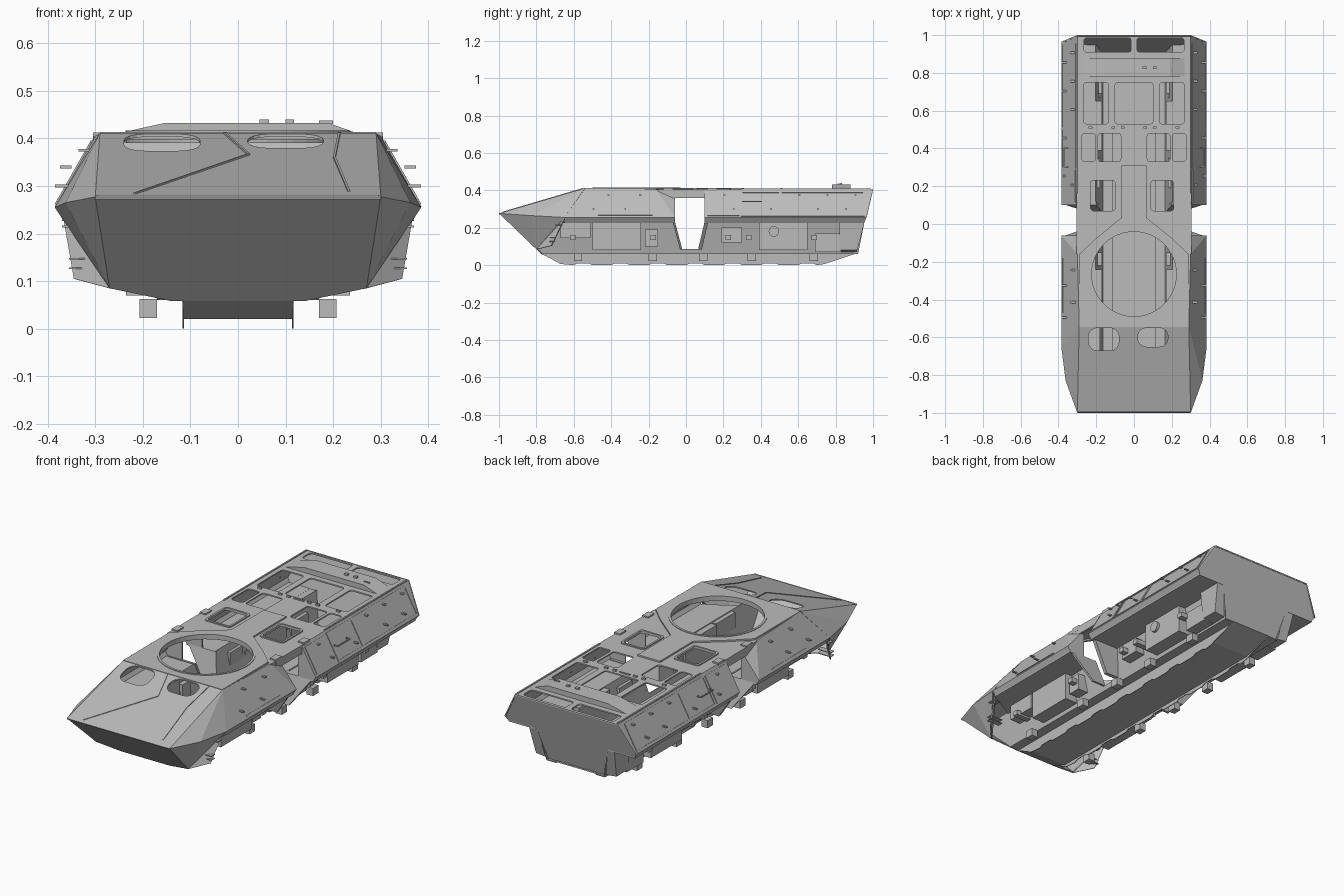
import bpy, bmesh, math
from mathutils import Vector

grey = bpy.data.materials.new("hull_grey")
grey.diffuse_color = (0.5, 0.5, 0.5, 1)
MID = Vector((0, 0, 0.22))


def finish(name, bm):
    bmesh.ops.recalc_face_normals(bm, faces=bm.faces)
    me = bpy.data.meshes.new(name)
    bm.to_mesh(me)
    bm.free()
    me.materials.append(grey)
    ob = bpy.data.objects.new(name, me)
    bpy.context.scene.collection.objects.link(ob)
    return ob


def sweep(bm, pts, offset):
    """closed solid between a polygon and its shifted copy"""
    a = [bm.verts.new(p) for p in pts]
    b = [bm.verts.new(Vector(p) + offset) for p in pts]
    bm.faces.new(a)
    bm.faces.new(b[::-1])
    for i in range(len(a)):
        j = (i + 1) % len(a)
        bm.faces.new((a[i], b[i], b[j], a[j]))


def plates(name, polys, mirror=True, t=0.006):
    """armour plates, thickened towards the hull centre"""
    bm = bmesh.new()
    for poly in polys:
        for s in ((1, -1) if mirror else (1,)):
            p = [Vector((s * x, y, z)) for x, y, z in poly]
            c = sum(p, Vector()) / len(p)
            n = (p[1] - p[0]).cross(p[2] - p[0]).normalized()
            if n.dot(MID - c) < 0:
                n = -n
            sweep(bm, p, n * t)
    return finish(name, bm)


def boxes(name, items, mirror=True):
    bm = bmesh.new()
    for x0, x1, y0, y1, z0, z1 in items:
        for s in ((1, -1) if mirror else (1,)):
            sweep(bm, [(s * x0, y0, z0), (s * x1, y0, z0), (s * x1, y1, z0), (s * x0, y1, z0)],
                  Vector((0, 0, z1 - z0)))
    return finish(name, bm)


def prisms(name, outlines, z0, z1):
    bm = bmesh.new()
    for o in outlines:
        sweep(bm, [(x, y, z0) for x, y in o], Vector((0, 0, z1 - z0)))
    return finish(name, bm)


def rounded(x0, x1, y0, y1, r=0.015):
    pts = []
    for k, (cx, cy) in enumerate(((x1 - r, y1 - r), (x0 + r, y1 - r), (x0 + r, y0 + r), (x1 - r, y0 + r))):
        for i in range(5):
            a = math.pi / 2 * (k + i / 4)
            pts.append((cx + r * math.cos(a), cy + r * math.sin(a)))
    return pts


def circle(cx, cy, r, n=48):
    return [(cx + r * math.cos(2 * math.pi * i / n), cy + r * math.sin(2 * math.pi * i / n)) for i in range(n)]


def cut(objs, cutter):
    for ob in objs:
        m = ob.modifiers.new("cut", 'BOOLEAN')
        m.object, m.solver = cutter, 'EXACT'
        m.use_self = True
        bpy.context.view_layer.update()
        me = bpy.data.meshes.new_from_object(ob.evaluated_get(bpy.context.evaluated_depsgraph_get()))
        ob.modifiers.clear()
        ob.data = me
    bpy.data.objects.remove(cutter)


# key hull corners (right side)
N = (0.30, -1.0, 0.277)
E = (0.362, -0.83, 0.265)
W = (0.385, -0.65, 0.255)
T = (0.29, -0.54, 0.412)
L = (0.27, -0.80, 0.085)
B = (0.14, -0.772, 0.058)


def flip(p):
    return (-p[0], p[1], p[2])


# nose
glacis = plates("upper_front_plate", [[N, T, flip(T), flip(N)]], False)
plates("lower_front_plate", [[N, L, B, flip(B), flip(L), flip(N)]], False)
plates("nose_side_plates", [[N, T, E], [T, W, E], [N, E, L], [E, W, L]])
plates("front_mudguards", [[(0.37, -0.65, 0.25), L, (0.345, -0.72, 0.105)]])
boxes("mudguard_ribs", [(0.28, 0.355, -0.73, -0.70, z, z + 0.004) for z in (0.125, 0.145)]
      + [(0.33, 0.37, -0.70, -0.66, 0.213, 0.217)])
cut([glacis], prisms("hatch_cutter", [rounded(-0.24, -0.08, -0.67, -0.55, 0.045),
                                      rounded(0.02, 0.18, -0.65, -0.55, 0.045)], 0.2, 0.6))
# splash rib on the front plate
ribs = bmesh.new()
for (xa, ya), (xb, yb) in (((-0.22, -0.98), (0.02, -0.70)), ((0.02, -0.70), (-0.03, -0.55)),
                           ((0.20, -0.72), (0.21, -0.55)), ((0.20, -0.72), (0.23, -0.96))):
    za, zb = (0.277 + 0.295 * (y + 1) for y in (ya, yb))
    sweep(ribs, [(xa, ya, za - 0.002), (xa + 0.005, ya, za - 0.002), (xb + 0.005, yb, zb - 0.002),
                 (xb, yb, zb - 0.002)], Vector((0, 0, 0.005)))
finish("splash_ribs", ribs)

# roof with hatch openings
holes = [rounded(0.09, 0.21, 0.07, 0.23), rounded(-0.23, -0.10, 0.07, 0.23), rounded(-0.10, 0.10, 0.53, 0.75)]
for s in (1, -1):
    for a, b, y0, y1 in ((0.205, 0.275, 0.33, 0.48), (0.07, 0.19, 0.33, 0.48),
                         (0.135, 0.265, 0.53, 0.75), (0.015, 0.265, 0.91, 0.985)):
        holes.append(rounded(min(s * a, s * b), max(s * a, s * b), y0, y1))
holes.append(circle(0, -0.265, 0.225))
roof = prisms("roof", [[(-0.29, -0.54), (0.29, -0.54), (0.30, -0.1), (0.30, 1.0), (-0.30, 1.0), (-0.30, -0.1)]],
              0.398, 0.405)
half = [(0.29, -0.545), (0.29, -0.16), (0.20, -0.075), (0.065, 0.035), (0.065, 0.31)]
ring_plate = prisms("turret_ring_plate", [half + [(-x, y) for x, y in half[::-1]]], 0.404, 0.413)
frames = prisms("roof_hatch_frames", [rounded(0.08, 0.22, 0.06, 0.24), rounded(-0.24, -0.09, 0.06, 0.24)],
                0.404, 0.411)
cut([roof, ring_plate, frames], prisms("roof_cutter", holes, 0.2, 0.6))
turret_ring = prisms("turret_ring", [circle(0, -0.265, 0.236)], 0.39, 0.416)
cut([turret_ring], prisms("ring_cutter", [circle(0, -0.265, 0.224)], 0.3, 0.6))

# raised beam across the rear roof
beam = bmesh.new()
sweep(beam, [(-0.27, 0.78, 0.404), (0.27, 0.78, 0.404), (0.21, 0.78, 0.425), (0.19, 0.78, 0.432),
             (-0.155, 0.78, 0.432), (-0.21, 0.78, 0.42)], Vector((0, 0.10, 0)))
finish("rear_roof_beam", beam)
boxes("beam_fittings", [(0.045, 0.065, 0.82, 0.835, 0.43, 0.440), (0.1, 0.118, 0.82, 0.835, 0.43, 0.440),
                        (0.17, 0.2, 0.81, 0.815, 0.43, 0.437)], False)
boxes("roof_hinges", [(0.05, 0.07, 0.505, 0.515, 0.405, 0.413), (0.10, 0.12, 0.505, 0.515, 0.405, 0.413),
                      (0.22, 0.24, 0.505, 0.515, 0.405, 0.413), (0.0, 0.03, 0.507, 0.513, 0.405, 0.411)])
boxes("roof_edge_rails", [(0.29, 0.298, 0.30, 0.99, 0.404, 0.409)])

# upper sides, split by the side door recess
plates("upper_side_plates", [
    [(0.29, -0.54, 0.41), W, (0.385, -0.06, 0.255), (0.30, -0.16, 0.405)],
    [(0.30, -0.16, 0.405), (0.385, -0.06, 0.255), (0.30, -0.06, 0.36)],
    [(0.30, 0.10, 0.405), (0.385, 0.10, 0.255), (0.385, 0.965, 0.255), (0.30, 1.0, 0.405)]])
boxes("door_lintels", [(0.292, 0.304, -0.16, 0.11, 0.36, 0.405)])


def on_side(y0, y1, z0, z1):
    xs = [0.3 + (0.405 - z) * 0.567 + 0.004 for z in (z0, z1)]
    return [(xs[0], y0, z0), (xs[0], y1, z0), (xs[1], y1, z1), (xs[1], y0, z1)]


# raised frames and panels on the sides
frame = [on_side(0.115, 0.285, 0.265, 0.392), on_side(-0.47, -0.18, 0.268, 0.272)]
for y0, y1 in ((0.295, 0.505), (0.505, 0.955)):
    frame += [on_side(y0, y1, 0.262, 0.27), on_side(y0, y1, 0.388, 0.396),
              on_side(y0, y0 + 0.008, 0.27, 0.388), on_side(y1 - 0.008, y1, 0.27, 0.388)]
plates("side_panel_frames", frame)
boxes("side_handles", [(0.35, 0.372, y, y + 0.006, 0.337, 0.343) for y in (0.30, 0.40)]
      + [(0.368, 0.374, 0.30, 0.406, 0.337, 0.343)])
boxes("side_hooks", [(0.30, 0.335, y, y + 0.012, 0.372, 0.378) for y in (-0.42, -0.25, 0.2, 0.6, 0.75, 0.9)]
      + [(0.35, 0.385, y, y + 0.01, 0.297, 0.303) for y in (-0.5, -0.33, 0.25, 0.45, 0.7, 0.85)])
boxes("door_hinges", [(0.27, 0.305, y, y + 0.05, 0.385, 0.412) for y in (-0.12, 0.115)])

# sponson undersides and lower tub walls
lip = plates("sponson_lips", [[W, (0.37, -0.65, 0.232), (0.37, 0.955, 0.232), (0.385, 0.965, 0.255)]])
floor = plates("sponson_floors", [[(0.21, -0.74, 0.232), (0.37, -0.65, 0.232),
                                   (0.37, 0.955, 0.232), (0.21, 0.955, 0.232)]])
walls = plates("tub_walls", [[(0.17, -0.77, 0.06), (0.21, -0.95, 0.235), (0.21, 0.955, 0.235), (0.17, 0.92, 0.06)]])
door = bmesh.new()
sweep(door, [(-0.6, -0.06, 0.36), (-0.6, -0.06, 0.21), (-0.6, -0.02, 0.085), (-0.6, 0.065, 0.085),
             (-0.6, 0.10, 0.21), (-0.6, 0.10, 0.36)], Vector((1.2, 0, 0)))
cut([lip, floor, walls], finish("door_cutter", door))

# door jambs: triangles above the sponson floor, tapering cheeks below
jamb = bmesh.new()
for s in (1, -1):
    for y, d in ((-0.06, -0.006), (0.10, 0.006)):
        sweep(jamb, [(s * 0.30, y, 0.40 if y > 0 else 0.36), (s * 0.385, y, 0.255), (s * 0.37, y, 0.232),
                     (s * 0.28, y, 0.232), (s * 0.28, y, 0.36)], Vector((0, d, 0)))
    for y0, y1, d in ((-0.06, -0.02, -0.012), (0.10, 0.065, 0.02)):
        sweep(jamb, [(s * 0.36, y0, 0.235), (s * 0.25, y1, 0.085), (s * 0.17, y1, 0.085), (s * 0.20, y0, 0.235)],
              Vector((0, d, 0)))
finish("door_jambs", jamb)

# keel: stepped floor, sloped ends and scalloped skirts
path = [(-0.772, 0.058), (-0.68, 0.02), (0.75, 0.02), (0.92, 0.065)]
keel = [[(-0.115, a, b), (0.115, a, b), (0.115, c, d), (-0.115, c, d)] for (a, b), (c, d) in zip(path, path[1:])]
plates("keel_bottom", keel, False)
plates("keel_steps", [[(0.115, -0.77, 0.06), (0.17, -0.77, 0.06), (0.17, 0.92, 0.06), (0.115, 0.92, 0.06)]])
edge = [(-0.77, 0.06), (-0.67, 0.006)]
for k in range(7):
    y = -0.60 + k * 0.2
    edge += [(y, 0.0), (y + 0.02, 0.01), (y + 0.08, 0.01), (y + 0.10, 0.0)]
edge += [(0.74, 0.006), (0.92, 0.065)]
plates("keel_skirts", [[(0.117, y, z) for y, z in edge]], t=0.004)

# suspension blocks and wheel well boxes
boxes("suspension_blocks", [(0.17, 0.207, y, y + 0.045, 0.022, 0.062) for y in (-0.6, -0.2, 0.07, 0.33, 0.66)])
boxes("wheel_well_boxes", [(0.17, 0.25, -0.50, -0.24, 0.08, 0.232), (0.18, 0.25, -0.67, -0.51, 0.145, 0.232),
                           (0.17, 0.24, -0.22, -0.15, 0.10, 0.19), (0.17, 0.25, 0.39, 0.65, 0.08, 0.232),
                           (0.18, 0.24, 0.19, 0.30, 0.12, 0.20), (0.17, 0.235, 0.69, 0.83, 0.07, 0.17)])
boxes("damper_mounts", [(0.18, 0.275, y, y + 0.03, 0.135, 0.16) for y in (-0.62, -0.19, 0.21, 0.32, 0.67)])
ports = bmesh.new()
for s in (1, -1):
    for y, z, x, r in ((0.47, 0.18, 0.25, 0.028), (0.885, 0.15, 0.225, 0.025)):
        sweep(ports, [(s * x, y + a, z + b) for a, b in circle(0, 0, r, 16)], Vector((s * 0.014, 0, 0)))
finish("round_ports", ports)

# stern
stern = [(0.30, 1.0, 0.405), (0.385, 0.9615, 0.255), (0.37, 0.955, 0.232), (0.25, 0.955, 0.232),
         (0.235, 0.916, 0.08), (0.115, 0.912, 0.065)]
plates("rear_plate", [stern + [flip(p) for p in stern[::-1]]], False)
plates("rear_tub_cheeks", [[(0.25, 0.955, 0.232), (0.235, 0.916, 0.08), (0.235, 0.82, 0.08), (0.25, 0.82, 0.232)],
                           [(0.235, 0.916, 0.08), (0.115, 0.912, 0.065), (0.115, 0.82, 0.062), (0.235, 0.82, 0.08)]])
